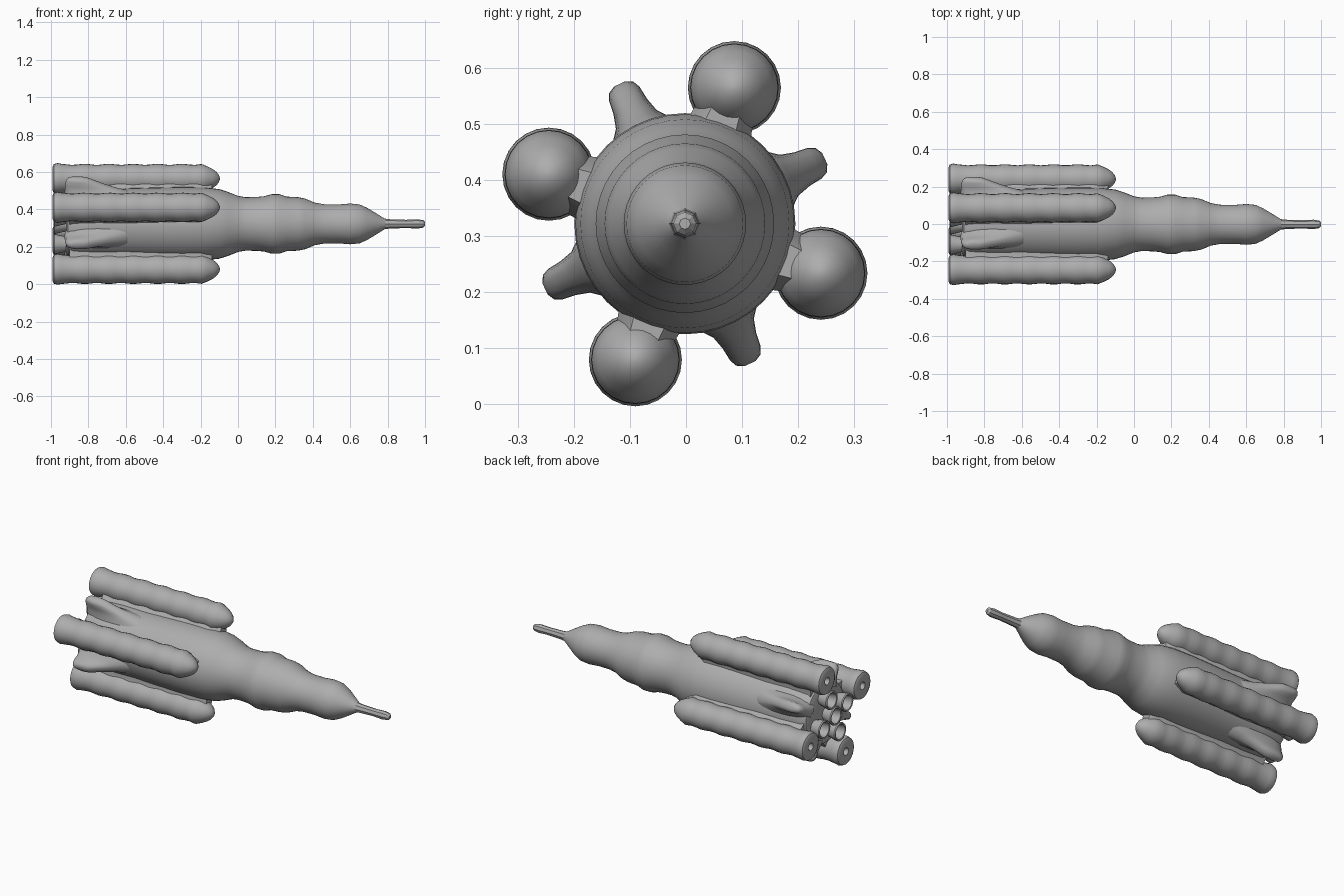
import bpy, bmesh, math
from mathutils import Matrix, Vector

if "Cube" in bpy.data.objects:
    bpy.data.objects.remove(bpy.data.objects["Cube"])

CY, CZ = -0.002, 0.322          # long axis of the rocket
BOOSTER_R, FIRST_BOOSTER = 0.258, 70

grey = bpy.data.materials.new("grey")
grey.diffuse_color = (0.42, 0.42, 0.42, 1)
grey.use_nodes = True
grey.node_tree.nodes["Principled BSDF"].inputs["Base Color"].default_value = grey.diffuse_color


def finish(bm, name, angle=35):
    bmesh.ops.recalc_face_normals(bm, faces=bm.faces)
    mesh = bpy.data.meshes.new(name)
    bm.to_mesh(mesh)
    bm.free()
    mesh.materials.append(grey)
    ob = bpy.data.objects.new(name, mesh)
    bpy.context.collection.objects.link(ob)
    bpy.ops.object.select_all(action='DESELECT')
    ob.select_set(True)
    bpy.context.view_layer.objects.active = ob
    bpy.ops.object.shade_smooth_by_angle(angle=math.radians(angle))
    return ob


def loft(bm, rings):
    """Join rings of points with quads and cap both ends."""
    loops = [[bm.verts.new(p) for p in ring] for ring in rings]
    n = len(loops[0])
    for a, b in zip(loops, loops[1:]):
        for i in range(n):
            bm.faces.new((a[i], a[(i + 1) % n], b[(i + 1) % n], b[i]))
    bm.faces.new(loops[0])
    bm.faces.new(loops[-1])


def lathe(name, profile, y, z, sides=32, angle=35):
    """Revolve (x, radius) points about an axis parallel to x."""
    bm = bmesh.new()
    turn = [2 * math.pi * i / sides for i in range(sides)]
    loft(bm, [[(x, y + r * math.cos(t), z + r * math.sin(t)) for t in turn]
              for x, r in profile])
    return finish(bm, name, angle)


def around(degrees, r):
    t = math.radians(degrees)
    return CY + r * math.cos(t), CZ + r * math.sin(t)


# Core stage, upper stage and nose cone
lathe("core_body", [
    (-0.92, 0.15), (-0.91, 0.178), (-0.88, 0.188), (-0.75, 0.192), (-0.6, 0.19),
    (-0.45, 0.194), (-0.3, 0.197), (-0.18, 0.195), (-0.1, 0.186), (-0.05, 0.17),
    (0.0, 0.15), (0.04, 0.143), (0.1, 0.144), (0.14, 0.148), (0.18, 0.159),
    (0.22, 0.159), (0.26, 0.146), (0.32, 0.143), (0.36, 0.135), (0.41, 0.114),
    (0.46, 0.105), (0.54, 0.104), (0.6, 0.109), (0.65, 0.104), (0.69, 0.086),
    (0.74, 0.056), (0.78, 0.031), (0.80, 0.02)], CY, CZ, 40)

# Escape tower spike
lathe("nose_spike", [(0.74, 0.03), (0.78, 0.029), (0.81, 0.025), (0.9, 0.022),
                     (0.96, 0.025), (0.99, 0.02), (1.0, 0.01)], CY, CZ, 8, 30)

# Side boosters: flared foot, gentle ribs, blunt nose, small hole in the base
foot = [(-0.95, 0.003), (-0.955, 0.018), (-0.988, 0.022), (-0.993, 0.06),
        (-0.985, 0.077), (-0.965, 0.083), (-0.945, 0.079)]
ribs = [(-0.92 + 0.03 * i,
         0.076 + 0.003 * math.cos(2 * math.pi * (0.03 * i - 0.1) / 0.13))
        for i in range(24)]
nose = [(-0.195, 0.078), (-0.165, 0.066), (-0.135, 0.051), (-0.115, 0.036),
        (-0.102, 0.019), (-0.097, 0.005)]

# Engine bell profile: outer wall, lip, then hollow inside
bell = [(-0.86, 0.035), (-0.92, 0.04), (-0.95, 0.047), (-0.98, 0.054),
        (-0.986, 0.051), (-0.984, 0.043), (-0.95, 0.036), (-0.92, 0.02), (-0.915, 0.003)]
lathe("centre_nozzle", bell, CY, CZ, 20)

for k in range(4):
    ang = FIRST_BOOSTER + 90 * k
    lathe(f"booster_{k + 1}", foot + ribs + nose, *around(ang, BOOSTER_R), 24, 40)
    lathe(f"core_nozzle_{k + 1}", bell, *around(ang, 0.115), 20)

    # Strut fairing joining booster to core
    bm = bmesh.new()
    rot = Matrix.Rotation(math.radians(ang), 4, 'X')
    loft(bm, [[Vector((0, CY, CZ)) + rot @ Vector((x, r, s * w)) for x, s in
               ((-0.9, -1), (-0.2, -1), (-0.14, -0.5), (-0.14, 0.5), (-0.2, 1), (-0.9, 1))]
              for r, w in ((0.16, 0.07), (0.185, 0.058), (0.215, 0.052))])
    finish(bm, f"booster_fairing_{k + 1}")

    # Fin between boosters: stacked rounded sections, swept towards the nose
    bm = bmesh.new()
    rot = Matrix.Rotation(math.radians(ang + 45), 4, 'X')
    rings = []
    for r, x0, x1, w in ((0.15, -0.93, -0.5, 0.075), (0.185, -0.928, -0.57, 0.056),
                         (0.205, -0.925, -0.64, 0.04), (0.23, -0.925, -0.71, 0.033),
                         (0.255, -0.92, -0.77, 0.03), (0.268, -0.91, -0.8, 0.024),
                         (0.275, -0.895, -0.83, 0.011)):
        ring = []
        for i in range(20):
            t = 2 * math.pi * i / 20
            x = (x0 + x1) / 2 + (x1 - x0) / 2 * math.cos(t)
            s = math.copysign(abs(math.sin(t)) ** 0.7, math.sin(t))
            ring.append(Vector((0, CY, CZ)) + rot @ Vector((x, r, w * s)))
        rings.append(ring)
    loft(bm, rings)
    finish(bm, f"fin_{k + 1}", 50)
